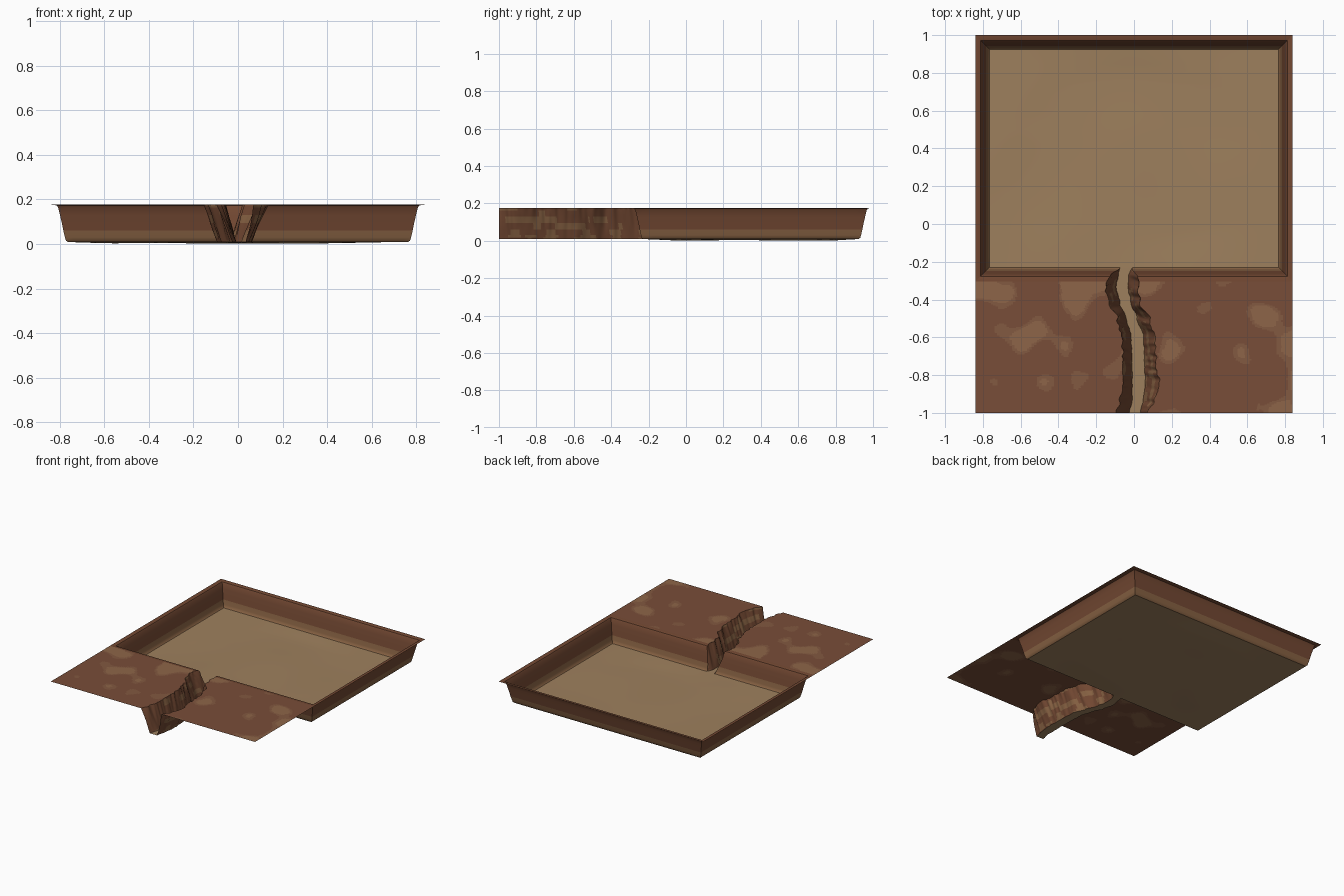
import bpy
from mathutils import Vector, noise

if "Cube" in bpy.data.objects:
    bpy.data.objects.remove(bpy.data.objects["Cube"])

HX, Y0, YF, YB = 0.84, -1.0, -0.305, 1.0   # half width, front edge, basin front and back
# bank cross-section: inward offset, height
PROF = [(0, .176), (.016, .175), (.028, .172), (.034, .163), (.042, .13),
        (.05, .095), (.057, .06), (.064, .03), (.068, .016), (.076, .009)]
# ravine outline: y, left top, left foot, right foot, right top
PATH = [(-1, -.09, -.025, .035, .075), (-.93, -.075, -.01, .05, .11),
        (-.85, -.06, -.01, .06, .13), (-.7, -.06, -.01, .055, .115),
        (-.6, -.065, -.015, .05, .11), (-.5, -.09, -.04, .015, .08),
        (-.42, -.13, -.075, -.015, .03), (-.34, -.15, -.095, -.03, .02),
        (-.28, -.135, -.085, -.03, .025), (-.2, -.11, -.065, .005, .03)]


def mat(name, rgb):
    m = bpy.data.materials.new(name)
    m.diffuse_color = (*rgb, 1)
    m.use_nodes = True
    m.node_tree.nodes["Principled BSDF"].inputs["Base Color"].default_value = m.diffuse_color
    return m


SAND = mat("sand", (.34, .215, .11))
RUST = mat("rust", (.19, .075, .04))
RUST_MID = mat("rust_mid", (.225, .1, .052))
RUST_PALE = mat("rust_pale", (.27, .13, .065))
BANK = mat("bank", (.17, .065, .032))
BANK_PALE = mat("bank_pale", (.24, .12, .055))


def lerp(a, b, t):
    return a + (b - a) * t


def ravine_x(y, j, side):
    """x of the ravine wall at distance y and profile level j; side -1 left, 1 right."""
    for a, b in zip(PATH, PATH[1:]):
        if y <= b[0]:
            break
    t = min(max((y - a[0]) / (b[0] - a[0]), 0), 1)
    t = t * t * (3 - 2 * t)
    row = [lerp(p, q, t) for p, q in zip(a, b)]
    top, foot = (row[1], row[2]) if side < 0 else (row[4], row[3])
    k = (PROF[j][1] - PROF[-1][1]) / (PROF[0][1] - PROF[-1][1])
    jag = noise.noise(Vector((y * 45, side * 7.3, k * 1.5))) * .012 * (.4 + .6 * k)
    return lerp(foot, top, k) + jag


def sheet(name, rows, mats, pick=None, flip=False):
    """Grid of quads through rows of points; pick chooses a material slot per face."""
    w = len(rows[0])
    faces = []
    for r in range(len(rows) - 1):
        for c in range(w - 1):
            i = r * w + c
            f = (i, i + 1, i + w + 1, i + w)
            faces.append(f[::-1] if flip else f)
    me = bpy.data.meshes.new(name)
    me.from_pydata([p for row in rows for p in row], [], faces)
    for m in mats:
        me.materials.append(m)
    if pick:
        for p in me.polygons:
            p.material_index = pick(p.center)
    ob = bpy.data.objects.new(name, me)
    bpy.context.collection.objects.link(ob)
    bpy.context.view_layer.objects.active = ob
    bpy.ops.object.select_all(action='DESELECT')
    ob.select_set(True)
    bpy.ops.object.shade_smooth_by_angle(angle=.6)
    return ob


def blotch(c):
    n = noise.noise(Vector((c.x * 6, c.y * 6, 2.5)))
    return 2 if n > .33 else 1 if n > .22 else 0


def strata(c):
    return 1 if c.z < .045 else 0


def grain(c):
    return 1 if noise.noise(Vector((c.x * 12, c.y * 12, c.z * 30))) > .2 else 0


N = 110
ts = [i / N for i in range(N + 1)]
levels = range(len(PROF))

# plateau either side of the ravine
for side, name in ((-1, "plateau_left"), (1, "plateau_right")):
    rows = []
    for t in ts:
        y = lerp(Y0, YF, t)
        e = ravine_x(y, 0, side)
        rows.append([(lerp(side * HX, e, c / 60), y, PROF[0][1]) for c in range(61)])
    sheet(name, rows, [RUST, RUST_MID, RUST_PALE], blotch, flip=side > 0)

# ravine walls and bed
feet = {}
for side, name in ((-1, "ravine_wall_left"), (1, "ravine_wall_right")):
    rows = []
    for t in ts:
        row = []
        for j in levels:
            y = lerp(Y0, YF + PROF[j][0], t)
            row.append((ravine_x(y, j, side), y, PROF[j][1]))
        rows.append(row)
    feet[side] = [r[-1] for r in rows]
    sheet(name, rows, [BANK, BANK_PALE], grain, flip=side > 0)
sheet("ravine_bed", [[a, b] for a, b in zip(feet[-1], feet[1])], [SAND])

# front bank of the basin, split by the ravine mouth
for side, name in ((-1, "front_bank_left"), (1, "front_bank_right")):
    rows = []
    for j in levels:
        off, z = PROF[j]
        y = YF + off
        e = ravine_x(y, j, side)
        rows.append([(lerp(side * (HX - off), e, c / 20), y, z) for c in range(21)])
    sheet(name, rows, [BANK, BANK_PALE], strata, flip=side < 0)

# side and back banks with mitred corners
for side, name in ((-1, "side_bank_left"), (1, "side_bank_right")):
    rows = [[(side * (HX - o), lerp(YF + o, YB - o, c / 20), z) for c in range(21)]
            for o, z in PROF]
    sheet(name, rows, [BANK, BANK_PALE], strata, flip=side > 0)
sheet("back_bank", [[(lerp(-HX + o, HX - o, c / 20), YB - o, z) for c in range(21)]
                    for o, z in PROF], [BANK, BANK_PALE], strata, flip=True)

# basin floor, gently sagging in the middle
inset = PROF[-1][0]
rows = []
for r in range(31):
    v = r / 30
    row = []
    for c in range(31):
        u = c / 30
        sag = min(1, 40 * u * (1 - u) * v * (1 - v))
        x, y = lerp(-HX + inset, HX - inset, u), lerp(YF + inset, YB - inset, v)
        n = noise.noise(Vector((x * 2, y * 2, 0)))
        row.append((x, y, max(0, PROF[-1][1] - sag * (.004 + .006 * n))))
    rows.append(row)
sheet("basin_floor", rows, [SAND])
